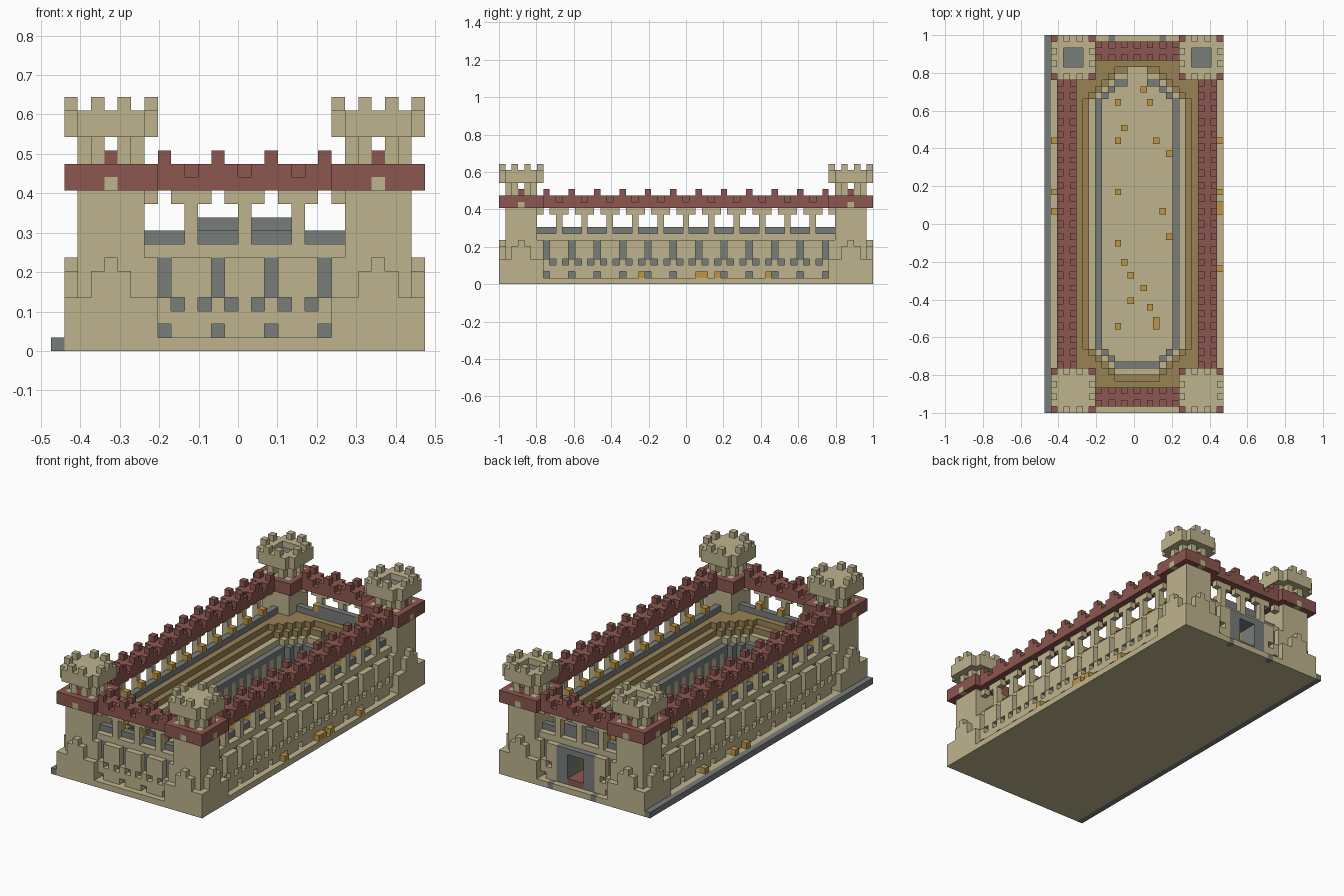
import bpy
import bmesh
from mathutils import Vector

cube = bpy.data.objects.get("Cube")
if cube:
    bpy.data.objects.remove(cube, do_unlink=True)

NX, NY = 28, 59              # block counts across and along
U = 2 / NY                   # block size
ORIGIN = Vector((-NX * U / 2, -1, 0))
CX, CY = 14, 29              # centre block of the building

COLOURS = {
    "sandstone": (0.515, 0.456, 0.27),
    "grey_stone": (0.19, 0.205, 0.195),
    "red_tile": (0.262, 0.095, 0.08),
    "brown_bench": (0.314, 0.223, 0.089),
    "gold": (0.515, 0.305, 0.061),
}
materials = {}
for name, rgb in COLOURS.items():
    mat = bpy.data.materials.new(name)
    mat.use_nodes = True
    mat.diffuse_color = (*rgb, 1)
    bsdf = mat.node_tree.nodes["Principled BSDF"]
    bsdf.inputs["Base Color"].default_value = (*rgb, 1)
    bsdf.inputs["Roughness"].default_value = 0.9
    materials[name] = mat
ORDER = list(COLOURS)

SAND, GREY, RED, BROWN, GOLD = ORDER
grid = {}                    # (i, j, k) -> (part, colour)


def column(i, j, k0, k1, part, colour):
    for k in range(k0, k1):
        grid[i, j, k] = (part, colour)


def wall(i, j, m, t):
    """One column of the arcaded wall: m is depth, t the place in the bay."""
    if m == 0:
        for k in range(1, 7):
            niche = (t == 2 and k in (1, 4, 5, 6)) or (k == 3 and t % 2)
            if not niche:
                column(i, j, k, k + 1, "lower_wall", SAND)
    elif m == -1:
        column(i, j, 1, 7, "niche_backing", GREY)
        column(i, j, 7, 8, "wall_ledge", SAND)
        if t == 0:
            column(i, j, 8, 12, "arcade", SAND)
        elif t != 2:
            column(i, j, 11, 12, "arcade", SAND)
    else:
        column(i, j, 1, 9, "parapet", GREY)
        if t == 0:
            column(i, j, 9, 10, "lamps", GOLD)
    # tiled roof with notches and merlons on both edges
    column(i, j, 12, 14, "roof", RED)
    if m != -1 and t == 0:
        del grid[i, j, 13]
    if m != -1 and t == 2:
        column(i, j, 14, 15, "roof", RED)


def seating(i, j, r):
    """Stepped seats around the arena, r is the ring number."""
    if r >= 2:
        column(i, j, 1, 7 if r == 2 else 8, "seats", BROWN)
    elif r == 1:
        column(i, j, 1, 6, "walkway", SAND)
    elif r == 0:
        column(i, j, 1, 4, "podium", SAND if (i + j) % 2 else GREY)
        column(i, j, 4, 5, "podium", GREY)


def tower(i, j, a, b, back):
    """One column of a corner tower, a and b are offsets from its middle."""
    far, near = max(abs(a), abs(b)), min(abs(a), abs(b))
    if far <= 2:
        column(i, j, 1, 14, "tower_body", SAND)
        if near > 0 and near + far < 4:
            column(i, j, 14, 16, "tower_shaft", SAND)
    else:
        if a == 3 or b == 3:
            height = {0: 7, 1: 6}.get(near, 4)
            column(i, j, 1, height, "tower_foot", SAND)
        column(i, j, 12, 14, "tower_band", RED)
        if near == 0 and (a == 3 or b == 3):
            grid[i, j, 12] = ("tower_foot", SAND)
    if near < 3:
        column(i, j, 16, 18, "tower_crown", SAND)
        if far == 3 and near == 1:
            column(i, j, 18, 19, "tower_crown", SAND)
    if back and far <= 1:
        del grid[i, j, 17]
        grid[i, j, 16] = ("tower_floor", GREY)


# plinth and the side kerb
for j in range(NY):
    column(0, j, 0, 1, "kerb", GREY)
    for i in range(1, NX):
        column(i, j, 0, 1, "plinth", SAND)

# walls, roof and seats, then the towers over them
for i in range(1, NX):
    for j in range(NY):
        dx, dy = abs(i - CX), abs(j - CY)
        m = max(dx - 12, dy - 28)
        if -2 <= m <= 0:
            wall(i, j, m, (dy if dx - 12 >= dy - 28 else dx) % 4)
        elif m < -2:
            seating(i, j, max(dx - 6, dy - 22, dx + dy - 25))
for i in range(1, NX):
    for j in range(NY):
        a, b = abs(i - CX) - 10, abs(j - CY) - 26
        if a >= -3 and b >= -3:
            tower(i, j, a, b, j > CY)

# back gate: grey frame, passage to the arena, red threshold
for i in range(CX - 3, CX + 4):
    column(i, 55, 9, 10, "gate_top", GREY)
    column(i, 57, 1, 7, "gate_frame", GREY)
    column(i, 56, 1, 7, "gate_frame", GREY)
for i in range(CX - 1, CX + 2):
    for j in range(CY + 20, NY - 1):
        top = 6 if j > 53 else 9
        for k in range(1, top):
            grid.pop((i, j, k), None)
        if j > 53:
            column(i, j, 1, 2, "gate_threshold", RED)
for i in (CX - 4, CX + 4):
    column(i, NY - 1, 0, 1, "gate_marker", GREY)

# gold blocks on the arena floor and along the plinth
FLOOR_GOLD = [(11, 48), (15, 50), (16, 48), (12, 44), (11, 42), (17, 42),
              (19, 40), (11, 34), (18, 31), (19, 27), (11, 26), (12, 23),
              (13, 21), (15, 19), (13, 17), (16, 16), (11, 13), (17, 13), (17, 14)]
for i, j in FLOOR_GOLD:
    grid[i, j, 1] = ("floor_blocks", GOLD)
for j in (22, 31, 32, 34, 42):
    grid[NX - 1, j, 1] = ("plinth_blocks", GOLD)
for j in (31, 34, 42):
    grid[1, j, 1] = ("plinth_blocks", GOLD)

# turn the blocks into one mesh per part, keeping only exposed faces
parts = {}
for cell, (part, colour) in grid.items():
    parts.setdefault(part, []).append((cell, colour))

for part, cells in parts.items():
    bm = bmesh.new()
    verts = {}

    def corner(p):
        key = tuple(p)
        if key not in verts:
            verts[key] = bm.verts.new(ORIGIN + Vector(p) * U)
        return verts[key]

    for cell, colour in cells:
        for axis in range(3):
            for side in (0, 1):
                neighbour = list(cell)
                neighbour[axis] += 2 * side - 1
                if tuple(neighbour) in grid:
                    continue
                loop = []
                for s, t in ((0, 0), (1, 0), (1, 1), (0, 1)):
                    p = list(cell)
                    p[axis] += side
                    p[(axis + 1) % 3] += s
                    p[(axis + 2) % 3] += t
                    loop.append(corner(p))
                face = bm.faces.new(loop if side else loop[::-1])
                face.material_index = ORDER.index(colour)
    mesh = bpy.data.meshes.new(part)
    bm.to_mesh(mesh)
    bm.free()
    for name in ORDER:
        mesh.materials.append(materials[name])
    bpy.context.scene.collection.objects.link(bpy.data.objects.new(part, mesh))
